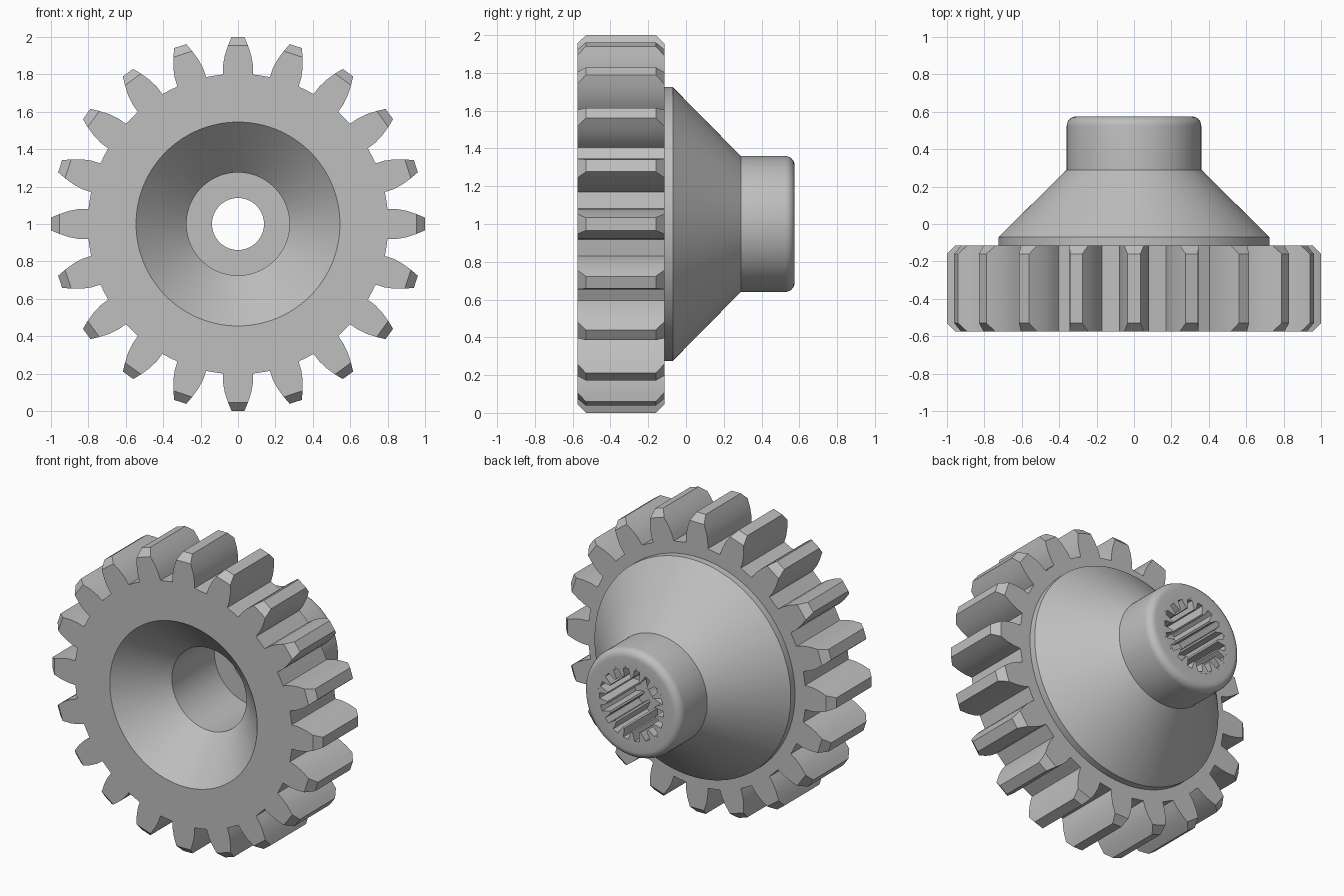
import bpy, bmesh, math

cube = bpy.data.objects.get("Cube")
if cube:
    bpy.data.objects.remove(cube, do_unlink=True)

steel = bpy.data.materials.new("light_grey_steel")
steel.use_nodes = True
GREY = (0.52, 0.52, 0.52, 1.0)
steel.diffuse_color = GREY
steel.node_tree.nodes["Principled BSDF"].inputs["Base Color"].default_value = GREY

CENTRE_Z = 1.0
TEETH, SPLINES = 20, 18
FRONT, BACK, CHAMFER = -0.575, -0.115, 0.045
HUB_END, HUB_R, FILLET = 0.575, 0.36, 0.05
FLOOR_Y, MOUTH_R, HOLE_R = 0.22, 0.25, 0.139


def loft(name, rings):
    """Skin a chain of equal rings, each (list of (radius, angle), y), around the y axis."""
    bm = bmesh.new()
    loops = [[bm.verts.new((r * math.sin(a), y, CENTRE_Z + r * math.cos(a)))
              for r, a in points] for points, y in rings]
    for a, b in zip(loops, loops[1:]):
        n = len(a)
        for j in range(n):
            k = (j + 1) % n
            bm.faces.new((a[j], a[k], b[k], b[j]))
    bmesh.ops.remove_doubles(bm, verts=bm.verts, dist=1e-5)
    mesh = bpy.data.meshes.new(name)
    bm.to_mesh(mesh)
    bm.free()
    mesh.materials.append(steel)
    obj = bpy.data.objects.new(name, mesh)
    bpy.context.collection.objects.link(obj)
    bpy.ops.object.select_all(action="DESELECT")
    obj.select_set(True)
    bpy.context.view_layer.objects.active = obj
    bpy.ops.object.shade_smooth_by_angle(angle=math.radians(30))
    return obj


def repeat(half, count):
    """Mirror half a tooth (root to tip) and repeat it round the circle."""
    tooth = [(r, -a) for r, a in half] + [(r, a) for r, a in reversed(half)]
    step = math.tau / count
    return [(r, a + i * step) for i in range(count) for r, a in tooth]


def polar(x, z):
    return math.hypot(x, z), math.atan2(x, z)


# Gear tooth: root arc, then the curved flank up to the flat tip
root = [(0.803, math.radians(d)) for d in (8.1, 6.8)]
flank = [polar(x, z) for x, z in ((0.081, 0.8), (0.08, 0.85), (0.071, 0.9),
                                  (0.053, 0.955), (0.034, 1.0))]
half = root + flank
full = repeat(half, TEETH)
cut = repeat(half[:-1] + [half[-2]], TEETH)   # tip taken down to the chamfer line


def circle(r, y):
    return [(r, a) for _, a in full], y


# Gear body: hole, bore, dished front, teeth, flange, cone and hub
body = [circle(HOLE_R, FLOOR_Y), circle(HOLE_R, 0.145), circle(0.275, 0.145),
        circle(0.275, -0.305), circle(0.545, FRONT),
        (cut, FRONT), (full, FRONT + CHAMFER), (full, BACK - CHAMFER), (cut, BACK),
        circle(0.725, BACK), circle(0.725, -0.07), circle(HUB_R, 0.29)]
for i in range(7):
    t = math.radians(15 * i)
    body.append(circle(HUB_R - FILLET + FILLET * math.cos(t),
                       HUB_END - FILLET + FILLET * math.sin(t)))
body.append(circle(MOUTH_R, HUB_END))
loft("gear_body", body)

# Splined socket in the end of the hub
pitch = math.pi / SPLINES
spline = repeat([(0.238, pitch * 0.7), (0.238, pitch * 0.55),
                 (0.205, pitch * 0.4), (0.18, pitch * 0.2)], SPLINES)
loft("splined_socket", [([(MOUTH_R, a) for _, a in spline], HUB_END),
                        (spline, HUB_END), (spline, FLOOR_Y),
                        ([(HOLE_R, a) for _, a in spline], FLOOR_Y)])
